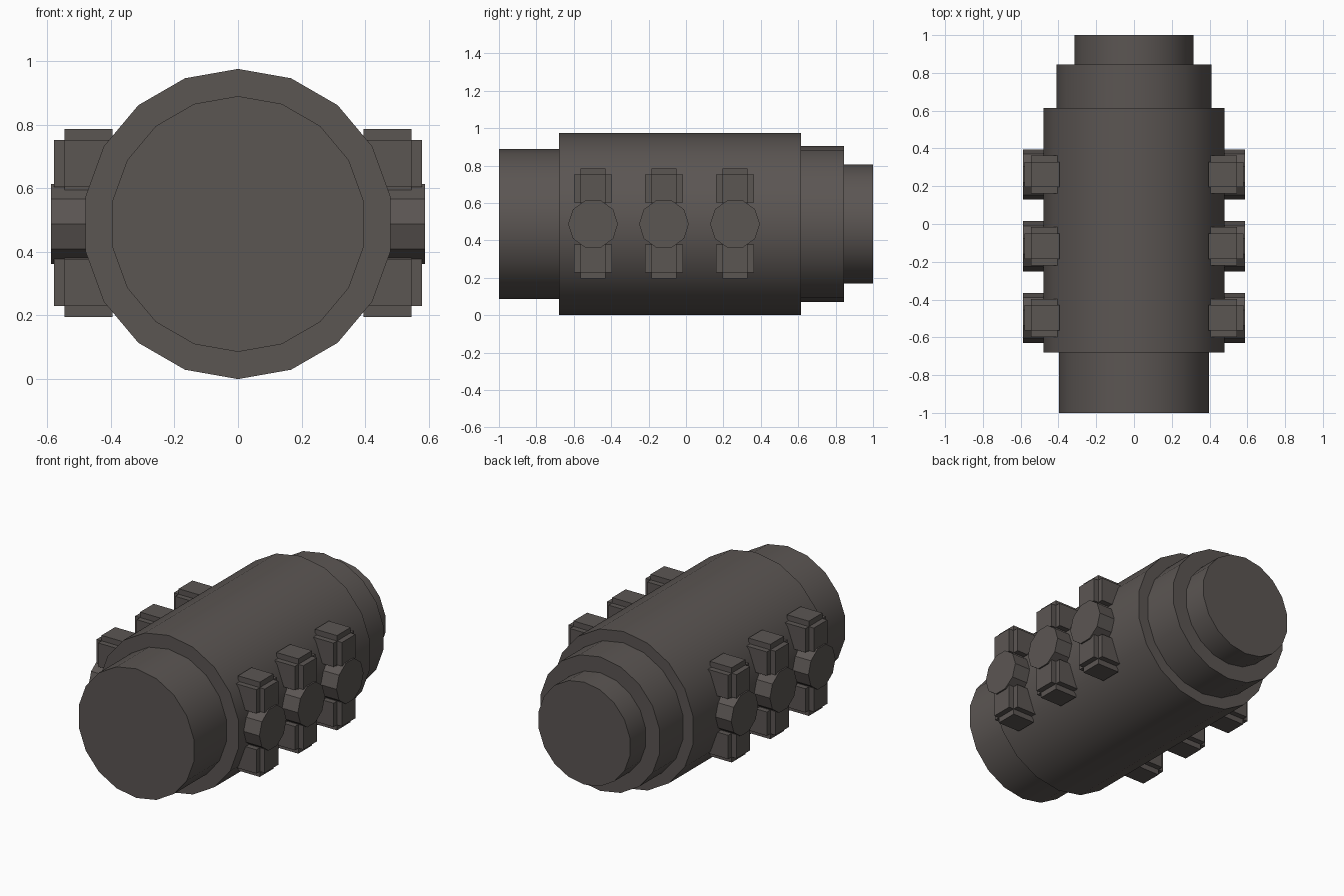
import bpy, math
from mathutils import Matrix

if "Cube" in bpy.data.objects:
    bpy.data.objects.remove(bpy.data.objects["Cube"])

CZ = 0.4875
metal = bpy.data.materials.new("dark_metal")
metal.diffuse_color = (0.105, 0.092, 0.086, 1)
metal.use_nodes = True
metal.node_tree.nodes["Principled BSDF"].inputs["Base Color"].default_value = metal.diffuse_color


def prism(name, sides, radius, a, b, axis, cx=0, cy=0):
    """Capped prism along 'y' or 'x' between a and b, with a vertex on the seam axis."""
    bm_verts = []
    for end in (a, b):
        for i in range(sides):
            t = 2 * math.pi * i / sides
            u, v = radius * math.sin(t), radius * math.cos(t)
            if axis == 'y':
                bm_verts.append((cx + u, end, CZ + v))
            else:
                bm_verts.append((end, cy + v, CZ + u))
    n = sides
    faces = [tuple(range(n)), tuple(range(2 * n - 1, n - 1, -1))]
    faces += [(i, i + n, (i + 1) % n + n, (i + 1) % n) for i in range(n)]
    return finish(name, bm_verts, faces)


def box(name, c, h):
    verts = [(c[0] + sx * h[0], c[1] + sy * h[1], c[2] + sz * h[2])
             for sx in (-1, 1) for sy in (-1, 1) for sz in (-1, 1)]
    faces = [(0, 1, 3, 2), (4, 6, 7, 5), (0, 4, 5, 1),
             (2, 3, 7, 6), (0, 2, 6, 4), (1, 5, 7, 3)]
    return finish(name, verts, faces)


def finish(name, verts, faces):
    import bmesh
    mesh = bpy.data.meshes.new(name)
    mesh.from_pydata(verts, [], faces)
    bm = bmesh.new()
    bm.from_mesh(mesh)
    bmesh.ops.recalc_face_normals(bm, faces=bm.faces)
    bm.to_mesh(mesh)
    bm.free()
    mesh.materials.append(metal)
    ob = bpy.data.objects.new(name, mesh)
    bpy.context.collection.objects.link(ob)
    return ob


def mirror_x(ob):
    ob.modifiers.new("mirror", 'MIRROR').use_axis[0] = True


# stepped barrel, front to back
for name, r, y0, y1 in (("front_drum", 0.402, -1.0, -0.68),
                        ("main_barrel", 0.4875, -0.68, 0.615),
                        ("rear_collar", 0.417, 0.615, 0.845),
                        ("rear_cap", 0.319, 0.845, 1.0)):
    ob = prism(name, 18, r, y0, y1, 'y')
    bpy.ops.object.select_all(action='DESELECT')
    ob.select_set(True)
    bpy.context.view_layer.objects.active = ob
    bpy.ops.object.shade_smooth_by_angle(angle=math.radians(30))

# three clamps per side: ten-sided knob between two cross-shaped blocks
for k, y in enumerate((-0.497, -0.118, 0.262), 1):
    mirror_x(prism(f"clamp_knob_{k}", 10, 0.133, 0.44, 0.588, 'x', cy=y))
    for side, s in (("upper", 1), ("lower", -1)):
        centre = (0.47, y, CZ + 0.003 + s * 0.187)
        for axis in range(3):
            half = [0.075, 0.067, 0.074]
            half[axis] += 0.034
            mirror_x(box(f"{side}_clamp_block_{k}_{'xyz'[axis]}", centre, half))
